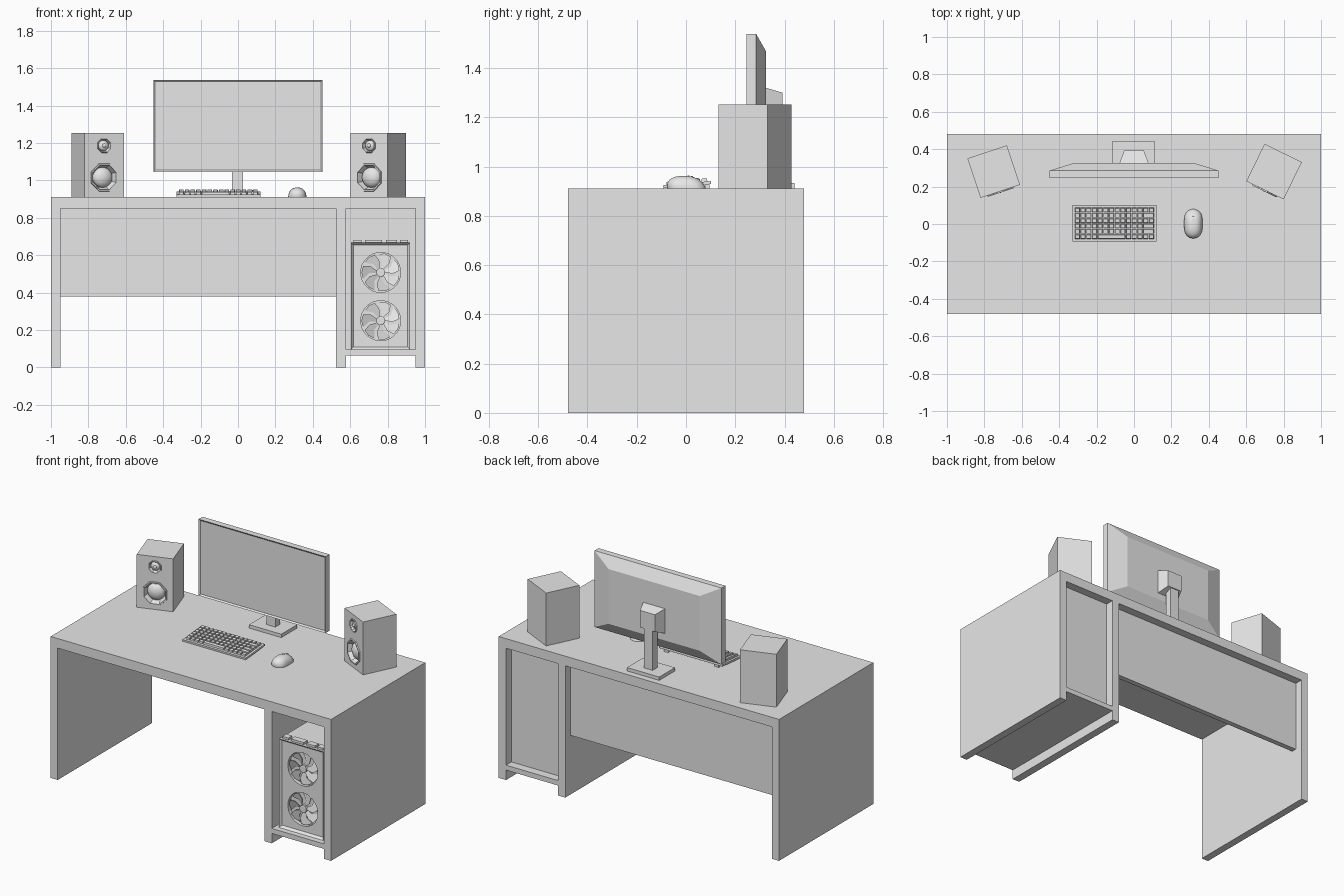
import bpy
import bmesh
from math import sin, cos, pi, radians
from mathutils import Matrix, Vector

if "Cube" in bpy.data.objects:
    bpy.data.objects.remove(bpy.data.objects["Cube"], do_unlink=True)

grey = bpy.data.materials.new("plain grey")
grey.use_nodes = True
grey.diffuse_color = (0.8, 0.8, 0.8, 1)
grey.node_tree.nodes["Principled BSDF"].inputs["Base Color"].default_value = (0.8, 0.8, 0.8, 1)


def finish(name, bm, place=None, smooth=False):
    """Turn a bmesh into a named object, optionally placed by a matrix."""
    bmesh.ops.recalc_face_normals(bm, faces=bm.faces)
    mesh = bpy.data.meshes.new(name)
    bm.to_mesh(mesh)
    bm.free()
    mesh.materials.append(grey)
    obj = bpy.data.objects.new(name, mesh)
    bpy.context.collection.objects.link(obj)
    if place is not None:
        obj.matrix_world = place
    if smooth:
        bpy.ops.object.select_all(action="DESELECT")
        obj.select_set(True)
        bpy.context.view_layer.objects.active = obj
        bpy.ops.object.shade_smooth_by_angle(angle=radians(40))
    return obj


def add_loft(bm, rings):
    """Skin a stack of equal point rings and cap both ends."""
    loops = [[bm.verts.new(p) for p in ring] for ring in rings]
    for low, high in zip(loops, loops[1:]):
        for i in range(len(low)):
            j = (i + 1) % len(low)
            bm.faces.new((low[i], low[j], high[j], high[i]))
    bm.faces.new(loops[0])
    bm.faces.new(loops[-1])


def rect_z(x0, x1, y0, y1, z):
    return [(x0, y0, z), (x1, y0, z), (x1, y1, z), (x0, y1, z)]


def rect_y(half, z0, z1, y):
    return [(-half, y, z0), (half, y, z0), (half, y, z1), (-half, y, z1)]


def loft(name, rings, place=None, smooth=False):
    bm = bmesh.new()
    add_loft(bm, rings)
    return finish(name, bm, place, smooth)


def box(name, x0, x1, y0, y1, z0, z1, place=None):
    return loft(name, [rect_z(x0, x1, y0, y1, z) for z in (z0, z1)], place)


def lathe(name, profile, sides, place, smooth=False):
    """Revolve (radius, forward) points about the axis that faces the front."""
    turns = [2 * pi * (i + 0.5) / sides for i in range(sides)]
    rings = [[(r * cos(a), -d, r * sin(a)) for a in turns] for r, d in profile]
    return loft(name, rings, place, smooth)


def dome(radius, height, base):
    steps = [pi / 2 * i / 8 for i in range(9)]
    return [(max(radius * cos(t), 0.0005), base + height * sin(t)) for t in steps]


def recess_front(obj, width, depth):
    """Inset the front face and push it in."""
    bm = bmesh.new()
    bm.from_mesh(obj.data)
    bm.normal_update()
    front = [min(bm.faces, key=lambda f: f.calc_center_median().y)]
    bmesh.ops.inset_region(bm, faces=front, thickness=width, depth=-depth)
    bm.to_mesh(obj.data)
    bm.free()


def cut(obj, cutter):
    mod = obj.modifiers.new("cut", "BOOLEAN")
    mod.object = cutter
    mod.solver = "EXACT"
    bpy.context.view_layer.objects.active = obj
    bpy.ops.object.modifier_apply(modifier=mod.name)
    bpy.data.objects.remove(cutter, do_unlink=True)


def at(x, y, z):
    return Matrix.Translation((x, y, z))


# Desk
DEEP, TOP, UNDER = 0.48, 0.912, 0.85
box("desk_top", -1, 1, -DEEP, DEEP, UNDER, TOP)
for name, x0, x1 in (("right_side_panel", -1, -0.95), ("middle_panel", 0.525, 0.577),
                     ("left_side_panel", 0.948, 1)):
    box(name, x0, x1, -DEEP, DEEP, 0, UNDER)
box("modesty_panel", -0.95, 0.525, 0.39, 0.425, 0.38, UNDER)
box("compartment_back", 0.577, 0.948, 0.39, 0.425, 0.096, UNDER)
box("compartment_shelf", 0.577, 0.948, -DEEP, DEEP, 0.064, 0.096)

# Computer case with two fans
FACE = -0.445
case = box("computer_case", 0.604, 0.92, FACE, 0.36, 0.096, 0.668)
recess_front(case, 0.018, 0.015)
FAN_R = 0.107
for label, z in (("upper", 0.508), ("lower", 0.25)):
    place = at(0.763, FACE + 0.015, z)
    cut(case, lathe("fan_cutter", [(FAN_R, -0.025), (FAN_R, 0.02)], 24, place))
    lathe(label + "_fan_hub", [(0.024, -0.025), (0.024, -0.002), (0.019, 0)], 12, place)
    bm = bmesh.new()
    for k in range(7):
        a = 2 * pi * k / 7
        outline = [(0.022, a, 0.004), (0.065, a - 0.1, 0.004), (0.1, a + 0.1, 0.004),
                   (0.103, a + 0.45, 0.011), (0.1, a + 0.8, 0.018),
                   (0.06, a + 0.5, 0.018), (0.022, a + 0.6, 0.018)]
        add_loft(bm, [[(r * cos(t), y + lift, r * sin(t)) for r, t, y in outline]
                      for lift in (0, 0.003)])
    finish(label + "_fan_blades", bm, place)
for i, (x0, x1) in enumerate(((0.617, 0.66), (0.68, 0.77), (0.79, 0.85), (0.865, 0.908))):
    box("case_button_%d" % (i + 1), x0, x1, -0.43, -0.39, 0.668, 0.682)

# Monitor: recessed screen, bevelled back
BOT, HIGH, HALF = 1.045, 1.538, 0.453
screen = loft("monitor", [rect_y(HALF, BOT, HIGH, 0.245), rect_y(HALF, BOT, HIGH, 0.285),
                          rect_y(0.325, BOT + 0.07, HIGH - 0.07, 0.325)])
recess_front(screen, 0.014, 0.008)
loft("monitor_mount", [rect_y(0.078, 1.16, 1.32, 0.325), rect_y(0.053, 1.19, 1.30, 0.392)])
box("monitor_column", -0.033, 0.028, 0.34, 0.387, TOP + 0.02, 1.21)
box("monitor_base", -0.117, 0.113, 0.28, 0.44, TOP, TOP + 0.022)

# Speakers
for side, x, turn in (("right", -0.75, 18.4), ("left", 0.749, -26)):
    place = at(x, 0.28, TOP) @ Matrix.Rotation(radians(turn), 4, "Z")
    half = 0.111
    cabinet = box(side + "_speaker_cabinet", -half, half, -half, half, 0, 0.341, place)
    for part, z, r in (("woofer", 0.104, 0.08), ("tweeter", 0.274, 0.042)):
        spot = place @ at(0, -half, z)
        cut(cabinet, lathe("cone_cutter", [(r * 0.7, -r * 0.4), (r * 0.9, 0.003)], 8, spot))
        name = "%s_%s" % (side, part)
        bm = bmesh.new()
        # Eight-sided trim ring
        corners = [2 * pi * (i + 0.5) / 8 for i in range(8)]
        bands = [[bm.verts.new((q * r * cos(a), -d, q * r * sin(a))) for a in corners]
                 for q, d in ((1, 0), (0.98, 0.007), (0.88, 0.007), (0.87, 0))]
        for low, high in zip(bands, bands[1:]):
            for i in range(8):
                bm.faces.new((low[i], low[i - 1], high[i - 1], high[i]))
        finish(name + "_ring", bm, spot)
        lathe(name + "_dome", dome(r * 0.68, r * 0.45, -r * 0.4), 24, spot, True)
        if part == "tweeter":
            lathe(name + "_tip", dome(r * 0.25, r * 0.2, 0), 16, spot, True)

# Keyboard, tilted up at the back
WIDE, LONG = 0.45, 0.195
tilt = at(-0.33, -0.092, TOP) @ Matrix.Rotation(radians(5), 4, "X")
box("keyboard_body", 0, WIDE, 0, LONG, 0, 0.012, tilt)
bm = bmesh.new()
ROWS, COLS, EDGE, GAP = 6, 14, 0.012, 0.004
step_x, step_y = (WIDE - 2 * EDGE) / COLS, (LONG - 2 * EDGE) / ROWS
for row in range(ROWS):
    col = 0
    while col < COLS:
        span = 1
        if row == 0 and col == 4:
            span = 5
        elif row in (1, 2, 4) and col == COLS - 2:
            span = 2
        x0, y0 = EDGE + col * step_x + GAP / 2, EDGE + row * step_y + GAP / 2
        x1, y1 = x0 + span * step_x - GAP, y0 + step_y - GAP
        s = 0.002
        add_loft(bm, [rect_z(x0, x1, y0, y1, 0.011),
                      rect_z(x0 + s, x1 - s, y0 + s, y1 - s, 0.025)])
        col += span
finish("keyboard_keys", bm, tilt)
for side, x in (("right", -0.3), ("left", 0.06)):
    box(side + "_keyboard_foot", x, x + 0.03, 0.08, 0.095, TOP, TOP + 0.018)

# Mouse: smooth shell narrowing slightly at the waist, with wheel and seam
rings = []
for t in [pi / 2 * i / 10 for i in range(11)]:
    s = max(cos(t) ** 0.8, 0.01)
    ring = []
    for a in [2 * pi * i / 32 for i in range(32)]:
        y = 0.078 * s * sin(a)
        waist = 1 - 0.1 * cos(y * 40)
        ring.append((0.054 * waist * s * cos(a), y - 0.012 * sin(t), 0.05 * sin(t)))
    rings.append(ring)
spot = at(0.317, 0.002, TOP)
loft("mouse_shell", rings, spot, True)
wheel = spot @ at(0, 0.043, 0.031) @ Matrix.Rotation(pi / 2, 4, "Z")
lathe("mouse_wheel", [(0.012, -0.004), (0.012, 0.004)], 16, wheel, True)
for i, y in enumerate((0.005, 0.018)):
    box("mouse_button_%d" % (i + 1), -0.004, 0.004, y, y + 0.008, 0.044, 0.051 - i * 0.002, spot)
